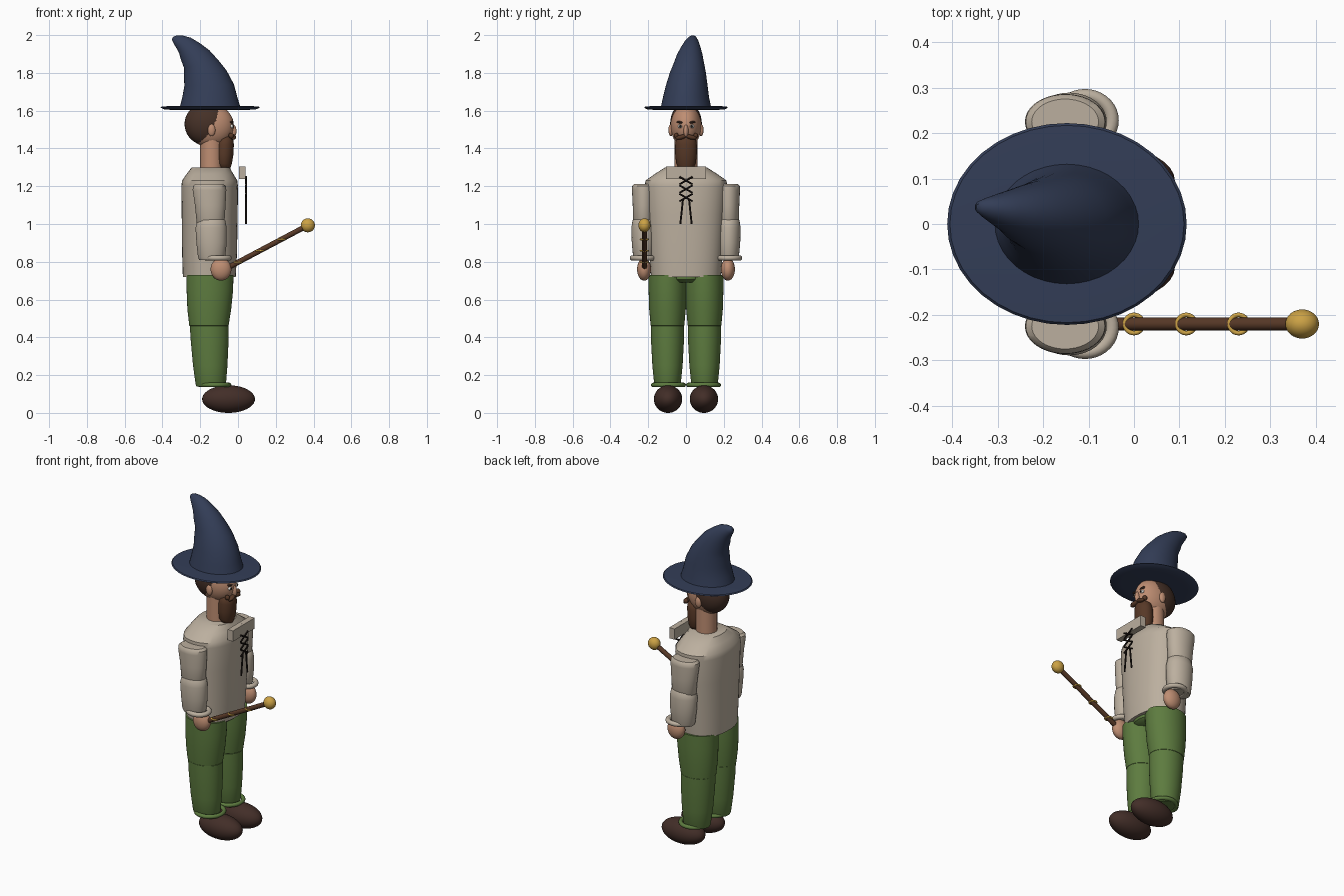
import bpy, bmesh
from math import sin, cos, pi, copysign
from mathutils import Vector

old = bpy.data.objects.get("Cube")
if old:
    bpy.data.objects.remove(old, do_unlink=True)
parts = []


def colour(name, r, g, b):
    m = bpy.data.materials.new(name)
    m.use_nodes = True
    m.diffuse_color = (r, g, b, 1)
    m.node_tree.nodes["Principled BSDF"].inputs["Base Color"].default_value = (r, g, b, 1)
    return m


navy = colour("navy felt", .033, .047, .095)
linen = colour("linen", .50, .43, .345)
green = colour("green cloth", .11, .20, .05)
skin = colour("skin", .52, .27, .17)
leather = colour("dark leather", .055, .027, .021)
hair_brown = colour("hair brown", .06, .03, .02)
brown = colour("warm brown", .095, .04, .02)
gold = colour("gold", .60, .36, .06)
black = colour("lace black", .015, .01, .008)
white = colour("eye white", .75, .73, .68)


def keep(ob, name, mat):
    ob.name = name
    ob.data.materials.append(mat)
    parts.append(ob)
    return ob


def from_bmesh(bm, name, mat):
    bmesh.ops.recalc_face_normals(bm, faces=bm.faces[:])
    me = bpy.data.meshes.new(name)
    bm.to_mesh(me)
    bm.free()
    ob = bpy.data.objects.new(name, me)
    bpy.context.collection.objects.link(ob)
    return keep(ob, name, mat)


def loft(name, mat, rings, power=2.0, n=40):
    """Skin rings given as (back x, back z, front x, front z, centre y, half width)."""
    bm = bmesh.new()
    loops = []
    for xb, zb, xf, zf, cy, ry in rings:
        mid, half = Vector(((xb + xf) / 2, cy, (zb + zf) / 2)), Vector(((xf - xb) / 2, 0, (zf - zb) / 2))
        loop = []
        for i in range(n):
            c, s = cos(2 * pi * i / n), sin(2 * pi * i / n)
            c, s = (copysign(abs(v) ** (2 / power), v) for v in (c, s))
            loop.append(bm.verts.new(mid + half * c + Vector((0, ry * s, 0))))
        loops.append(loop)
    for a, b in zip(loops, loops[1:]):
        for i in range(n):
            j = (i + 1) % n
            bm.faces.new((a[i], a[j], b[j], b[i]))
    bm.faces.new(loops[0])
    bm.faces.new(loops[-1])
    return from_bmesh(bm, name, mat)


def tube(name, mat, rings, power=2.0):
    """Level rings given as (z, back x, front x, centre y, half width)."""
    return loft(name, mat, [(b, z, f, z, y, w) for z, b, f, y, w in rings], power)


def ball(name, mat, loc, size, rot=(0, 0, 0)):
    bpy.ops.mesh.primitive_uv_sphere_add(segments=32, ring_count=20, location=loc, rotation=rot)
    ob = bpy.context.object
    ob.scale = size
    return keep(ob, name, mat)


def ring(name, mat, loc, major, minor, scale=(1, 1, 1), rot=(0, 0, 0)):
    bpy.ops.mesh.primitive_torus_add(major_radius=major, minor_radius=minor, major_segments=36,
                                     minor_segments=12, location=loc, rotation=rot)
    ob = bpy.context.object
    ob.scale = scale
    return keep(ob, name, mat)


def rod(name, mat, a, b, r, n=16):
    a, b = Vector(a), Vector(b)
    bpy.ops.mesh.primitive_cylinder_add(vertices=n, radius=r, depth=(b - a).length, location=(a + b) / 2)
    ob = bpy.context.object
    ob.rotation_euler = (b - a).to_track_quat('Z', 'Y').to_euler()
    return keep(ob, name, mat)


# Hat: bent cone on a thin oval brim
loft("hat_cone", navy, [
    (-.31, 1.61, .015, 1.61, 0, .135), (-.295, 1.67, -.003, 1.67, 0, .122),
    (-.284, 1.73, -.022, 1.74, .004, .11), (-.286, 1.79, -.062, 1.815, .01, .095),
    (-.285, 1.825, -.102, 1.865, .015, .082), (-.304, 1.875, -.152, 1.92, .02, .067),
    (-.312, 1.905, -.20, 1.956, .025, .053), (-.328, 1.935, -.25, 1.986, .03, .038),
    (-.342, 1.958, -.29, 1.997, .034, .025), (-.35, 1.975, -.32, 1.999, .037, .015),
    (-.347, 1.987, -.335, 1.995, .038, .006)])
tube("hat_brim", navy, [(1.604, -.35, .05, 0, .165), (1.607, -.39, .095, 0, .205),
                        (1.616, -.411, .116, 0, .222), (1.622, -.405, .11, 0, .217),
                        (1.626, -.33, .035, 0, .15)])

# Head, hair and neck
ball("head", skin, (-.145, 0, 1.52), (.123, .081, .115))
ball("hair", hair_brown, (-.163, 0, 1.529), (.12, .084, .115))
tube("neck", skin, [(1.27, -.2, -.08, 0, .06), (1.45, -.2, -.08, 0, .06)])
ball("nose", skin, (-.026, 0, 1.492), (.018, .013, .034))

# Beard and moustache
tube("beard", brown, [(1.285, -.085, -.055, 0, .018), (1.292, -.1, -.042, 0, .036),
                      (1.32, -.116, -.032, 0, .052), (1.37, -.122, -.024, 0, .057),
                      (1.42, -.118, -.022, 0, .057), (1.45, -.11, -.025, 0, .052),
                      (1.465, -.09, -.035, 0, .035)])
for side, s in (("left", 1), ("right", -1)):
    ball(side + "_moustache", brown, (-.025, s * .026, 1.46), (.015, .03, .012), (s * -.25, 0, 0))
    ball(side + "_moustache_curl", brown, (-.036, s * .052, 1.468), (.014, .012, .015))
    ball(side + "_eye", white, (-.034, s * .03, 1.517), (.01, .014, .01))
    ball(side + "_pupil", black, (-.025, s * .03, 1.517), (.004, .006, .007))
    ball(side + "_brow", hair_brown, (-.034, s * .031, 1.538), (.01, .02, .006), (s * .15, 0, 0))
    ball(side + "_ear", skin, (-.14, s * .08, 1.497), (.02, .013, .032))

# Shirt body with sloping shoulders
tube("shirt", linen, [(.72, -.292, -.012, 0, .185), (.85, -.296, -.005, 0, .195),
                      (1.05, -.298, -.002, 0, .207), (1.2, -.3, 0, 0, .217),
                      (1.23, -.296, -.004, 0, .215), (1.265, -.272, -.025, 0, .165),
                      (1.3, -.245, -.045, 0, .11)], 2.3)
tube("hips", green, [(.69, -.24, -.05, 0, .075), (.705, -.265, -.03, 0, .09),
                     (.74, -.27, -.025, 0, .095)], 2.5)

for side, s in (("left", 1), ("right", -1)):
    # Collar flap in front of the chest
    bpy.ops.mesh.primitive_cube_add(size=1, location=(.022, s * .053, 1.271))
    flap = keep(bpy.context.object, side + "_collar", linen)
    flap.scale = (.036, .106, .066)
    bev = flap.modifiers.new("soft edge", 'BEVEL')
    bev.width, bev.segments = .006, 2

    # Sleeve, cuff and hand
    y = s * .225
    tube(side + "_upper_sleeve", linen, [
        (.97, -.2, -.09, y, .042), (1.0, -.218, -.072, y, .055), (1.1, -.228, -.066, y, .057),
        (1.18, -.24, -.062, y, .061), (1.2, -.238, -.064, y, .06), (1.212, -.225, -.078, y, .05)])
    tube(side + "_lower_sleeve", linen, [
        (.81, -.205, -.075, y, .05), (.825, -.212, -.068, y, .055), (.9, -.22, -.06, y, .062),
        (.98, -.225, -.06, y, .064), (1.02, -.215, -.068, y, .058), (1.04, -.19, -.09, y, .04)])
    ring(side + "_cuff", linen, (-.108, s * .228, .82), .055, .014, (1.08, 1, 1))
    ball(side + "_hand", skin, (-.09, s * .222, .76), (.055, .037, .06))

    # Trouser leg, ankle cuff and shoe
    y = s * .098
    tube(side + "_thigh", green, [
        (.45, -.235, -.07, y, .07), (.462, -.258, -.05, y, .089), (.55, -.268, -.036, y, .097),
        (.65, -.272, -.026, y, .1), (.73, -.272, -.024, y, .1)])
    tube(side + "_shin", green, [
        (.14, -.22, -.068, y, .066), (.15, -.224, -.064, y, .07), (.25, -.238, -.056, y, .08),
        (.38, -.25, -.05, y, .087), (.46, -.255, -.05, y, .088), (.48, -.235, -.07, y, .07)])
    ring(side + "_ankle_cuff", green, (-.125, s * .093, .148), .078, .012, (1, 1.03, 1))
    ball(side + "_shoe", leather, (-.05, s * .095, .073), (.14, .075, .073))

# Crossed laces with two hanging ends
for i in range(3):
    z = 1.23 - i * .045
    for s in (1, -1):
        rod("lace_cross", black, (.043, -s * .035, z - .02), (.043, s * .035, z + .02), .005, 8)
for s in (1, -1):
    rod("lace_end", black, (.043, s * .016, 1.13), (.043, s * .03, 1.0), .005, 8)

# Staff with gold knob and bands
foot, top = Vector((-.08, -.22, .755)), Vector((.37, -.22, .993))
rod("staff", brown, foot, top, .014)
ball("staff_knob", gold, top, (.037, .032, .037))
for x in (.0, .115, .23):
    ring("staff_band", gold, foot.lerp(top, (x - foot.x) / (top.x - foot.x)), .02, .005)

# Smooth shading with crisp edges
bpy.ops.object.select_all(action='DESELECT')
for ob in parts:
    ob.select_set(True)
bpy.context.view_layer.objects.active = parts[0]
bpy.ops.object.shade_smooth_by_angle(angle=.7)
